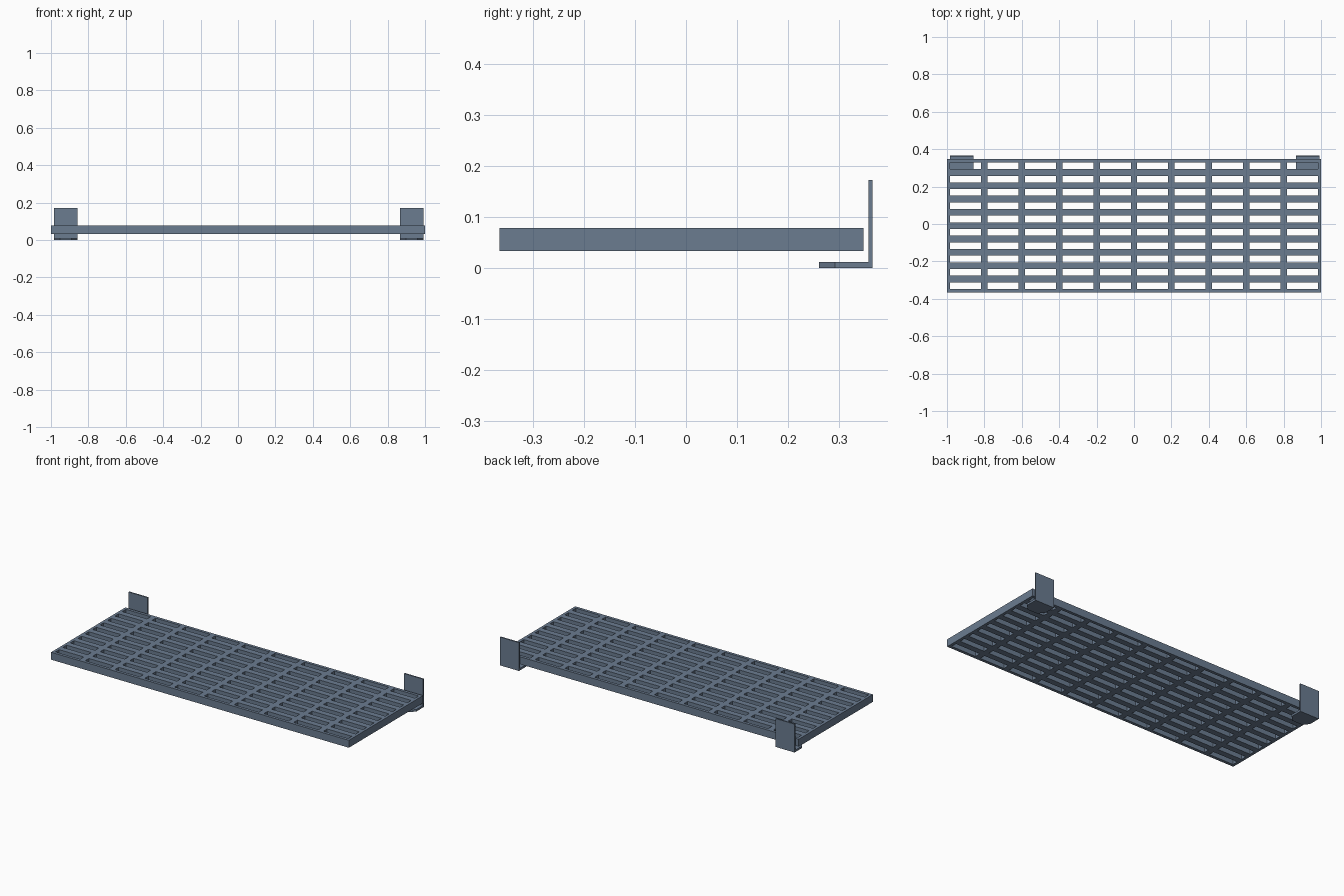
import bpy, bmesh

if "Cube" in bpy.data.objects:
    bpy.data.objects.remove(bpy.data.objects["Cube"])

# Slate blue-grey paint
paint = bpy.data.materials.new("slate_paint")
paint.diffuse_color = (0.145, 0.2, 0.28, 1)
paint.use_nodes = True
paint.node_tree.nodes["Principled BSDF"].inputs["Base Color"].default_value = paint.diffuse_color


def add_object(name, bm):
    bmesh.ops.recalc_face_normals(bm, faces=bm.faces)
    mesh = bpy.data.meshes.new(name)
    bm.to_mesh(mesh)
    bm.free()
    mesh.materials.append(paint)
    obj = bpy.data.objects.new(name, mesh)
    bpy.context.collection.objects.link(obj)
    return obj


def extrude_up(bm, height):
    # Turn a flat sheet into a closed solid, keeping the bottom faces
    bottom = bm.faces[:]
    res = bmesh.ops.extrude_face_region(bm, geom=bottom, use_keep_orig=True)
    verts = [v for v in res["geom"] if isinstance(v, bmesh.types.BMVert)]
    bmesh.ops.translate(bm, verts=verts, vec=(0, 0, height))


def breaks(lo, hi, cells, bar):
    # Alternating bar / opening coordinates with half bars at both ends
    step = (hi - lo) / cells
    out = [lo]
    for i in range(cells):
        out += [lo + i * step + bar / 2, lo + (i + 1) * step - bar / 2]
    return out + [hi]


# Slotted shelf panel: odd/odd grid cells are the open slots
xs = breaks(-1.0, 1.0, 10, 0.034)
ys = breaks(-0.365, 0.347, 10, 0.036)
bm = bmesh.new()
grid = [[bm.verts.new((x, y, 0.033)) for y in ys] for x in xs]
for i in range(len(xs) - 1):
    for j in range(len(ys) - 1):
        if i % 2 and j % 2:
            continue
        bm.faces.new((grid[i][j], grid[i + 1][j], grid[i + 1][j + 1], grid[i][j + 1]))
extrude_up(bm, 0.045)
add_object("slotted_shelf", bm)


# L-shaped wall brackets: chamfered foot plate plus upright back plate
def bracket(name, x0, x1):
    bm = bmesh.new()
    c = 0.032
    y0, y1, y2 = 0.26, 0.357, 0.365
    foot = [(x0 + c, y0), (x1 - c, y0), (x1, y0 + c), (x1, y1), (x1, y2),
            (x0, y2), (x0, y1), (x0, y0 + c)]
    v = [bm.verts.new((x, y, 0)) for x, y in foot]
    bm.faces.new((v[0], v[1], v[2], v[3], v[6], v[7]))
    bm.faces.new((v[3], v[4], v[5], v[6]))
    extrude_up(bm, 0.012)
    bm.normal_update()
    # Raise the rear strip into the upright plate
    rear = [f for f in bm.faces if all(p.co.z > 0.01 and p.co.y > y1 - 0.001 for p in f.verts)
            and f.calc_center_median().y > y1 and abs(f.normal.z) > 0.5]
    res = bmesh.ops.extrude_face_region(bm, geom=rear)
    up = [p for p in res["geom"] if isinstance(p, bmesh.types.BMVert)]
    bmesh.ops.translate(bm, verts=up, vec=(0, 0, 0.16))
    add_object(name, bm)


bracket("left_bracket", -0.985, -0.857)
bracket("right_bracket", 0.866, 0.993)
